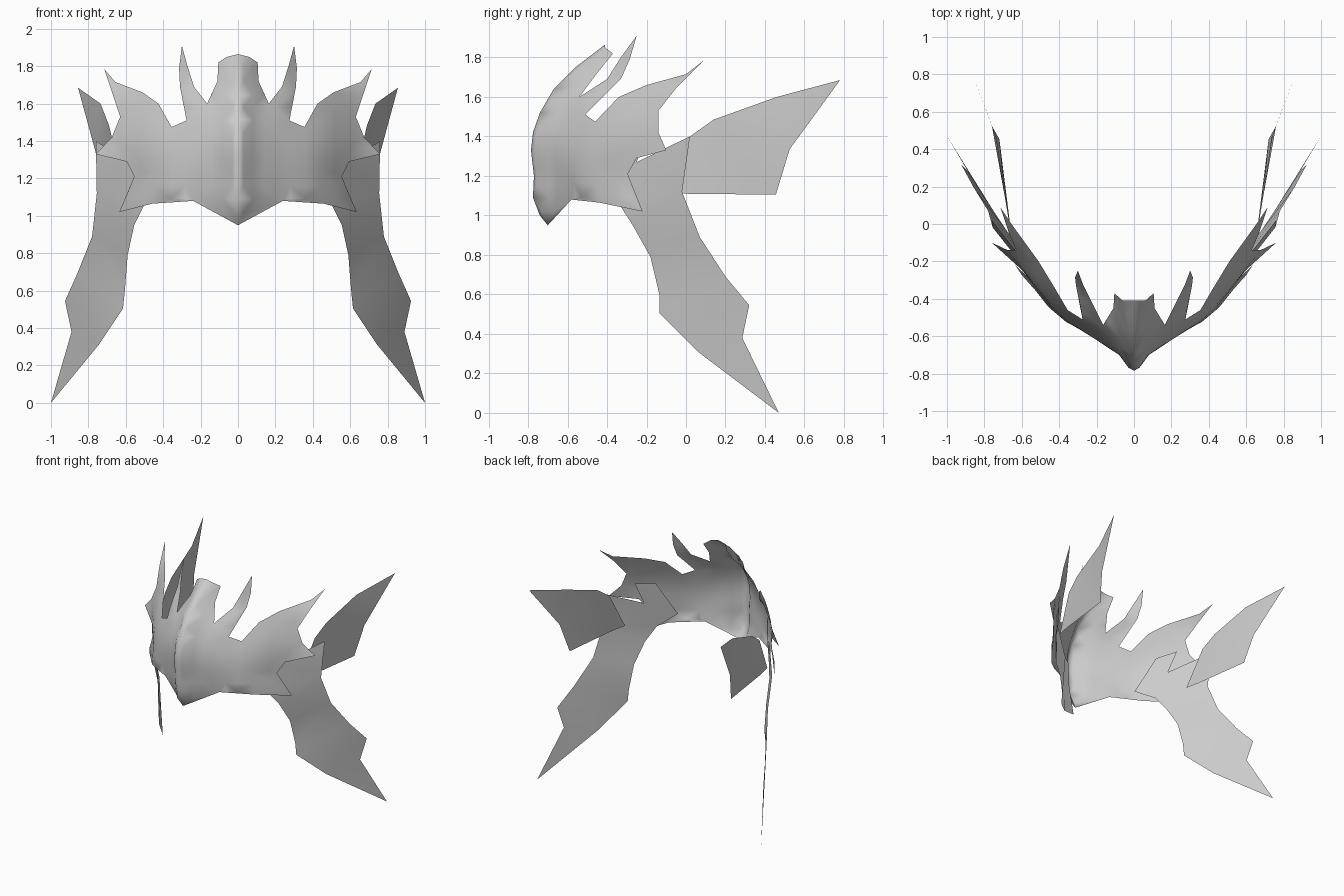
import bpy
from mathutils import Vector
from mathutils.geometry import delaunay_2d_cdt

cube = bpy.data.objects.get("Cube")
if cube:
    bpy.data.objects.remove(cube)

grey = bpy.data.materials.new("light_grey_metal")
grey.use_nodes = True
grey.diffuse_color = (0.6, 0.6, 0.6, 1)
grey.node_tree.nodes["Principled BSDF"].inputs["Base Color"].default_value = (0.6, 0.6, 0.6, 1)


def lerp_table(table, t):
    """Piecewise linear lookup in a list of (input, value) pairs."""
    for (a, va), (b, vb) in zip(table, table[1:]):
        if t <= b:
            return va + (vb - va) * max(0, (t - a) / (b - a))
    return table[-1][1]


def sheet(name, outline, depth_axis, inner=(), surface=None):
    """Thin mirrored sheet: triangulate an outline seen along one axis."""
    u, v = [i for i in range(3) if i != depth_axis]
    flat = [Vector((p[u], p[v])) for p in outline]
    extra = [Vector(q) for q in inner
             if min((Vector(q) - f).length for f in flat) > 0.035]
    n = len(flat)
    edges = [(i, (i + 1) % n) for i in range(n)]
    pts, _, faces, origin, _, _ = delaunay_2d_cdt(flat + extra, edges, [], 1, 1e-5)
    used = sorted({i for f in faces for i in f})
    verts = []
    for i in used:
        co = [0, 0, 0]
        co[u], co[v] = pts[i]
        ids = [k for k in origin[i] if k < n]
        if ids:
            co[depth_axis] = outline[ids[0]][depth_axis]
        else:
            # Blend the edge offsets smoothly into the inside
            total = weight = 0
            for p, f in zip(outline, flat):
                w = 1 / (f - pts[i]).length ** 3
                total += w * (p[depth_axis] - surface(*f))
                weight += w
            co[depth_axis] = surface(*pts[i]) + total / weight
        verts.append(co)
    index = {old: new for new, old in enumerate(used)}
    mesh = bpy.data.meshes.new(name)
    mesh.from_pydata(verts, [], [[index[i] for i in f] for f in faces])
    # Face outward: the front for the crown, the side for the others
    side = sum(p.normal[depth_axis] * p.area for p in mesh.polygons)
    if side * (-1 if depth_axis == 1 else 1) < 0:
        mesh.flip_normals()
    for p in mesh.polygons:
        p.use_smooth = True
    mesh.materials.append(grey)
    obj = bpy.data.objects.new(name, mesh)
    bpy.context.collection.objects.link(obj)
    mirror = obj.modifiers.new("mirror", 'MIRROR')
    mirror.merge_threshold = 0.001
    return obj


# Crown plate: plan curve plus backward lean by height
plan = [(0, -.785), (.03, -.77), (.08, -.705), (.25, -.61), (.36, -.54),
        (.46, -.45), (.56, -.31), (.66, -.19), (.76, -.10)]
lean = [(.95, .085), (1.0, .045), (1.09, .01), (1.33, 0), (1.42, .01),
        (1.52, .05), (1.64, .115), (1.75, .22), (1.85, .36)]


def crown_surface(x, z):
    return lerp_table(plan, x) + lerp_table(lean, z)


ridge = [(0, -.41, 1.865), (0, -.56, 1.75), (0, -.67, 1.64), (0, -.74, 1.52),
         (0, -.775, 1.42), (0, -.785, 1.33), (0, -.77, 1.2), (0, -.775, 1.09),
         (0, -.74, 1.0), (0, -.70, .95)]
lower_edge = [(.24, -.58, 1.08), (.46, -.44, 1.065), (.635, -.22, 1.02)]
side_edge = [(.555, -.295, 1.21), (.595, -.25, 1.29), (.76, -.10, 1.33),
             (.675, -.14, 1.42), (.63, -.14, 1.53)]
spikes = [(.715, .09, 1.785), (.655, 0, 1.715), (.51, -.2, 1.66),
          (.425, -.34, 1.6), (.355, -.46, 1.475), (.275, -.51, 1.51),
          (.31, -.33, 1.69), (.315, -.285, 1.79), (.3, -.25, 1.91),
          (.27, -.33, 1.8), (.235, -.4, 1.69), (.165, -.54, 1.6),
          (.11, -.45, 1.72), (.105, -.37, 1.82), (.06, -.41, 1.85)]
columns = (.03, .08, .14, .2, .28, .36, .44, .52, .6, .67)
grid = [(x, 1.02 + .07 * k) for x in columns for k in range(12)]
sheet("crown_plate", ridge + lower_edge + side_edge + spikes, 1, grid, crown_surface)

# Cheek guard hanging from behind the crown
cheek_rear = [(.76, .02, 1.4), (.755, -.02, 1.12), (.78, .07, .89),
              (.86, .2, .69), (.925, .32, .545), (.89, .285, .38), (1, .47, 0)]
cheek_front = [(.745, .06, .31), (.615, -.135, .505), (.605, -.135, .6),
               (.59, -.18, .79), (.555, -.27, .95), (.5, -.34, 1.06)]
cheek_tab = [(.4, -.47, 1.14), (.5, -.33, 1.41), (.59, -.19, 1.44), (.55, -.25, 1.27)]
sheet("cheek_guard", cheek_rear + cheek_front + cheek_tab, 0)

# Swept back wing fixed inside the cheek guard
wing = [(.67, .02, 1.4), (.69, .14, 1.485), (.735, .46, 1.6), (.855, .78, 1.685),
        (.76, .525, 1.335), (.72, .455, 1.105), (.66, -.02, 1.11), (.635, -.13, 1.11)]
sheet("rear_wing", wing, 0)
